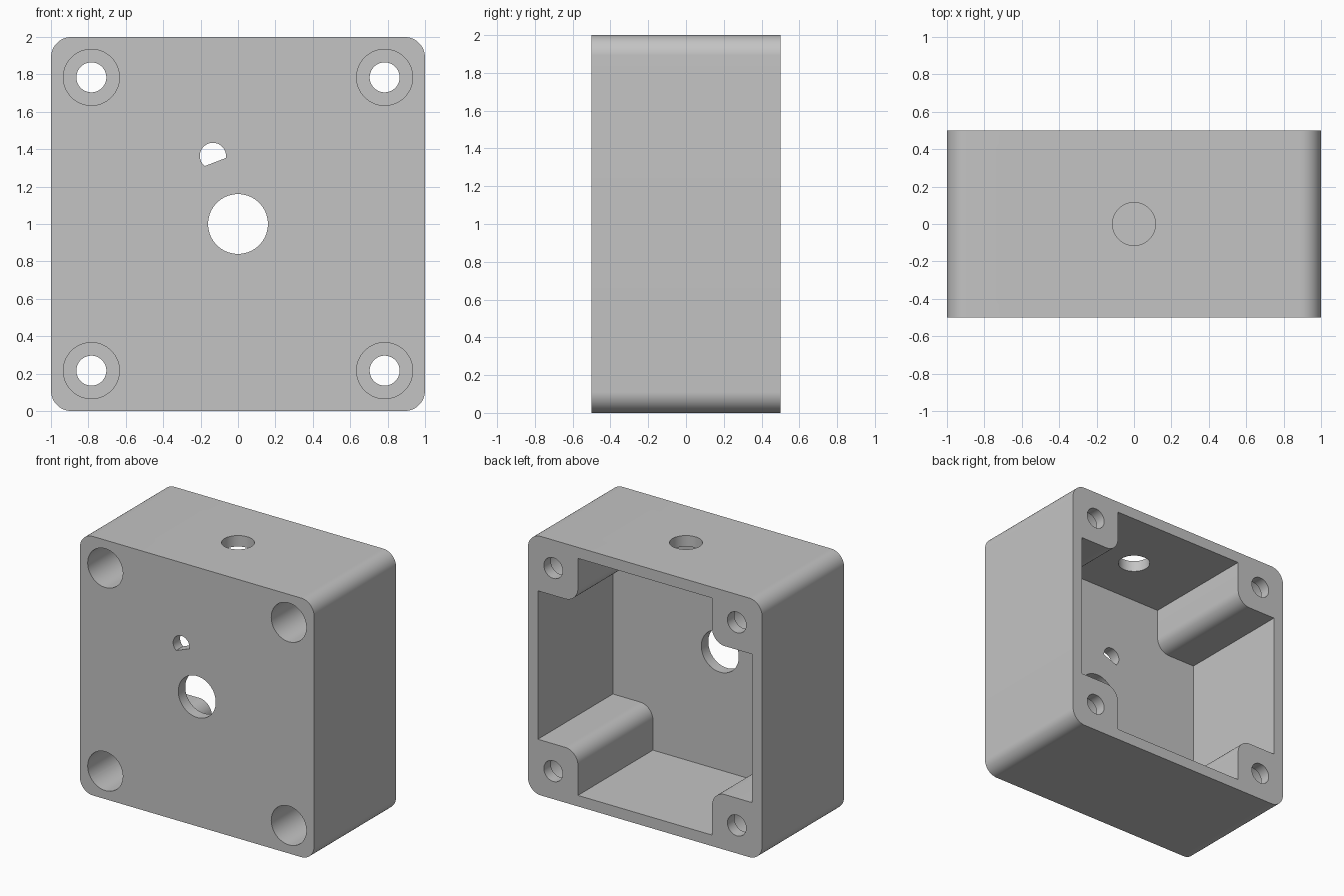
import bpy, bmesh
from math import sin, cos, radians
from mathutils import Matrix

cube = bpy.data.objects.get("Cube")
if cube:
    bpy.data.objects.remove(cube, do_unlink=True)

DEPTH = 0.5           # half depth of the box
WALL = 0.085          # wall thickness
INNER = 1 - WALL      # half width of the cavity
BOSS = 0.573          # inner edge of the corner bosses
ROUND = 0.11          # corner radius
SCREW = 0.784         # screw offset from the centre


def arc(cx, cz, r, start, end, steps):
    angles = [radians(start + (end - start) * i / steps) for i in range(steps + 1)]
    return [(cx + r * cos(a), cz + r * sin(a)) for a in angles]


def circle(cx, cz, r):
    return arc(cx, cz, r, 0, 360, 64)[:-1]


def four_corners(points):
    """Repeat one corner's outline around the centre."""
    result = []
    for x, z in points:
        result.append((x, z))
    for turn in range(3):
        points = [(-z, x) for x, z in points]
        result += points
    return result


def prism(name, outline, y0, y1):
    """Extrude an outline, given about the box centre, along y."""
    bm = bmesh.new()
    face = bm.faces.new([bm.verts.new((x, y0, z + 1)) for x, z in outline])
    side = bmesh.ops.extrude_face_region(bm, geom=[face])["geom"]
    moved = [v for v in side if isinstance(v, bmesh.types.BMVert)]
    bmesh.ops.translate(bm, verts=moved, vec=(0, y1 - y0, 0))
    bmesh.ops.recalc_face_normals(bm, faces=bm.faces)
    mesh = bpy.data.meshes.new(name)
    bm.to_mesh(mesh)
    bm.free()
    obj = bpy.data.objects.new(name, mesh)
    bpy.context.collection.objects.link(obj)
    return obj


# Box body with rounded long edges
c = 1 - ROUND
body = prism("enclosure_body", four_corners(arc(c, c, ROUND, 0, 90, 16)), -DEPTH, DEPTH)

# Cavity open at the back, leaving a rounded boss in each corner
b = BOSS + ROUND
corner = [(INNER, BOSS)] + arc(b, b, ROUND, 270, 180, 16) + [(BOSS, INNER)]
cutters = [prism("cavity_cutter", four_corners(corner), -DEPTH + WALL, DEPTH + 0.1)]

# Deep counterbores from the front and narrow screw holes through the back
for sx in (-1, 1):
    for sz in (-1, 1):
        x, z = sx * SCREW, sz * SCREW
        cutters.append(prism("counterbore_cutter", circle(x, z, 0.15), -DEPTH - 0.1, DEPTH - WALL))
        cutters.append(prism("screw_hole_cutter", circle(x, z, 0.08), 0, DEPTH + 0.1))

# Central hole and D-shaped hole in the front wall
cutters.append(prism("shaft_hole_cutter", circle(0, 0, 0.16), -DEPTH - 0.1, -DEPTH + 0.2))
cutters.append(prism("d_hole_cutter", arc(-0.134, 0.364, 0.07, -9, 231, 40), -DEPTH - 0.1, -DEPTH + 0.2))

# Cable hole in the top wall
cable = prism("cable_hole_cutter", circle(0, 0, 0.115), -0.15, 0.15)
cable.data.transform(Matrix.Translation((0, 0, 2)) @ Matrix.Rotation(radians(90), 4, "X")
                     @ Matrix.Translation((0, 0, -1)))
cutters.append(cable)

# Cut everything, then drop the cutters
bpy.context.view_layer.objects.active = body
for cutter in cutters:
    cutter.hide_render = True
    mod = body.modifiers.new("cut", "BOOLEAN")
    mod.operation = "DIFFERENCE"
    mod.solver = "EXACT"
    mod.object = cutter
    bpy.ops.object.modifier_apply(modifier=mod.name)
    bpy.data.objects.remove(cutter, do_unlink=True)

# Plain grey material
grey = bpy.data.materials.new("plain_grey")
grey.use_nodes = True
colour = (0.55, 0.55, 0.55, 1)
grey.diffuse_color = colour
grey.node_tree.nodes["Principled BSDF"].inputs["Base Color"].default_value = colour
body.data.materials.clear()
body.data.materials.append(grey)

# Smooth the rounded surfaces, keep the edges sharp
bpy.ops.object.select_all(action="DESELECT")
body.select_set(True)
bpy.ops.object.shade_smooth_by_angle(angle=radians(30))
